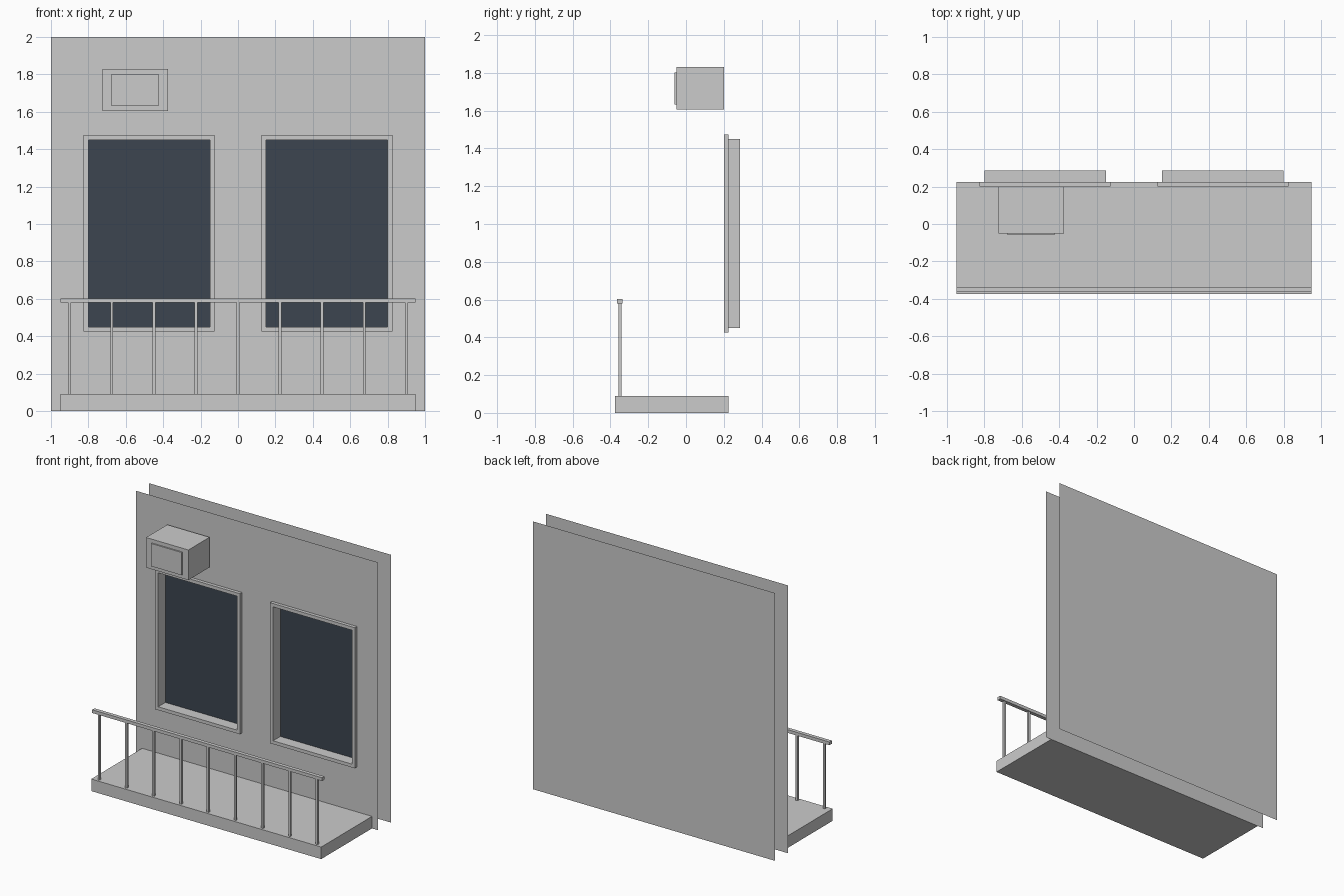
import bpy, bmesh

if "Cube" in bpy.data.objects:
    bpy.data.objects.remove(bpy.data.objects["Cube"])

WALL_Y, BACK_Y = 0.225, 0.375
WIN_X, WIN_Z = (0.15, 0.80), (0.45, 1.45)


def finish(name, bm, mirror=False):
    mesh = bpy.data.meshes.new(name)
    bm.to_mesh(mesh)
    bm.free()
    obj = bpy.data.objects.new(name, mesh)
    bpy.context.collection.objects.link(obj)
    if mirror:
        obj.modifiers.new("mirror", 'MIRROR').use_axis[0] = True
    return obj


def box(name, x, y, z):
    bm = bmesh.new()
    bmesh.ops.create_cube(bm, size=1)
    for v in bm.verts:
        v.co = [r[0] + (c + 0.5) * (r[1] - r[0]) for c, r in zip(v.co, (x, y, z))]
    return finish(name, bm)


def rect(bm, y, grow=0.0):
    """Window-shaped loop of vertices at depth y, counter-clockwise from the front."""
    (x0, x1), (z0, z1) = WIN_X, WIN_Z
    x0, x1, z0, z1 = x0 - grow, x1 + grow, z0 - grow, z1 + grow
    return [bm.verts.new((x, y, z)) for x, z in ((x0, z0), (x1, z0), (x1, z1), (x0, z1))]


# Front wall: thin sheet with two window openings
bm = bmesh.new()
xs = (-1, -WIN_X[1], -WIN_X[0], WIN_X[0], WIN_X[1], 1)
zs = (0, *WIN_Z, 2)
grid = [[bm.verts.new((x, WALL_Y, z)) for x in xs] for z in zs]
for j in range(3):
    for i in range(5):
        if not (j == 1 and i in (1, 3)):
            bm.faces.new((grid[j][i], grid[j][i + 1], grid[j + 1][i + 1], grid[j + 1][i]))
bmesh.ops.dissolve_limit(bm, angle_limit=0.01, verts=bm.verts, edges=bm.edges)
finish("front_wall", bm)

# Back wall: plain sheet
bm = bmesh.new()
bm.faces.new([bm.verts.new((x, BACK_Y, z)) for x, z in ((1, 0), (-1, 0), (-1, 2), (1, 2))])
finish("back_wall", bm)

# Window frames: raised trim running into a deep reveal
bm = bmesh.new()
loops = [rect(bm, WALL_Y, 0.025), rect(bm, 0.2, 0.025), rect(bm, 0.2), rect(bm, 0.285)]
for a, b in zip(loops, loops[1:]):
    for i in range(4):
        k = (i + 1) % 4
        bm.faces.new((a[i], a[k], b[k], b[i]))
finish("window_frames", bm, mirror=True)

# Dark window panes
bm = bmesh.new()
bm.faces.new(rect(bm, 0.285))
glass = finish("window_glass", bm, mirror=True)
mat = bpy.data.materials.new("dark_glass")
mat.diffuse_color = (0.045, 0.06, 0.08, 1)
mat.use_nodes = True
mat.node_tree.nodes["Principled BSDF"].inputs["Base Color"].default_value = mat.diffuse_color
glass.data.materials.append(mat)

# Balcony floor and railing
box("balcony_slab", (-0.95, 0.95), (-0.375, WALL_Y), (0, 0.09))
box("hand_rail", (-0.95, 0.95), (-0.364, -0.336), (0.579, 0.603))
for i in range(9):
    x = -0.9 + 0.225 * i
    box(f"rail_post_{i + 1}", (x - 0.008, x + 0.008), (-0.358, -0.342), (0.09, 0.58))

# Air conditioner with front grille panel
box("air_conditioner", (-0.725, -0.375), (-0.05, 0.2), (1.605, 1.83))
box("air_conditioner_panel", (-0.675, -0.425), (-0.06, -0.05), (1.632, 1.802))
